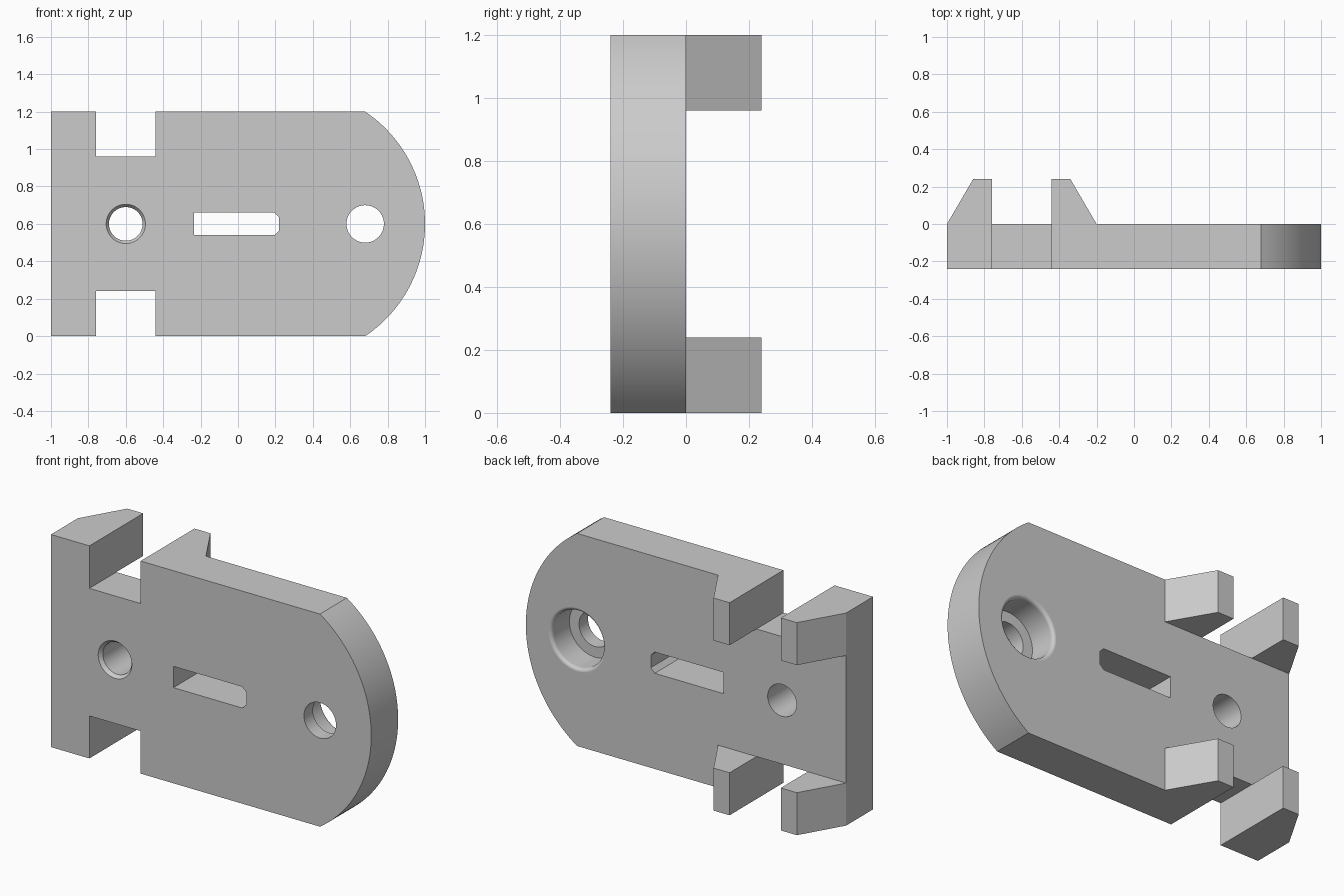
import bpy, bmesh
from math import sin, cos, pi, asin, radians

if "Cube" in bpy.data.objects:
    bpy.data.objects.remove(bpy.data.objects["Cube"], do_unlink=True)

grey = bpy.data.materials.new("plain grey")
grey.use_nodes = True
grey.diffuse_color = (0.6, 0.6, 0.6, 1)
grey.node_tree.nodes["Principled BSDF"].inputs["Base Color"].default_value = (0.6, 0.6, 0.6, 1)


def finish(name, bm):
    bmesh.ops.recalc_face_normals(bm, faces=bm.faces)
    mesh = bpy.data.meshes.new(name)
    bm.to_mesh(mesh)
    bm.free()
    mesh.materials.append(grey)
    obj = bpy.data.objects.new(name, mesh)
    bpy.context.collection.objects.link(obj)
    return obj


def prism(name, points, offset):
    """Extrude a closed outline of 3D points along an offset."""
    bm = bmesh.new()
    face = bm.faces.new([bm.verts.new(p) for p in points])
    made = bmesh.ops.extrude_face_region(bm, geom=[face])["geom"]
    verts = [g for g in made if isinstance(g, bmesh.types.BMVert)]
    bmesh.ops.translate(bm, verts=verts, vec=offset)
    return finish(name, bm)


def lathe(name, x, z, profile, steps=64):
    """Solid of revolution about a y-parallel axis; profile is (radius, y)."""
    bm = bmesh.new()
    rings = [[bm.verts.new((x + r * cos(2 * pi * i / steps), y,
                            z + r * sin(2 * pi * i / steps)))
              for i in range(steps)] for r, y in profile]
    for a, b in zip(rings, rings[1:]):
        for i in range(steps):
            j = (i + 1) % steps
            bm.faces.new((a[i], a[j], b[j], b[i]))
    bm.faces.new(rings[0])
    bm.faces.new(rings[-1])
    return finish(name, bm)


def combine(target, other, operation):
    mod = target.modifiers.new(operation.lower(), "BOOLEAN")
    mod.operation = operation
    mod.solver = "EXACT"
    mod.object = other
    bpy.context.view_layer.objects.active = target
    bpy.ops.object.modifier_apply(modifier=mod.name)
    bpy.data.objects.remove(other, do_unlink=True)


FRONT, HEIGHT, MID, LUG = -0.24, 1.2, 0.6, 0.24
NOTCH_L, NOTCH_R, ARC_X = -0.76, -0.44, 0.68

# Plate outline: notched at top and bottom, arched at one end
sagitta = 1 - ARC_X
radius = (MID ** 2 + sagitta ** 2) / (2 * sagitta)
half = asin(MID / radius)
lower = [(-1, 0), (NOTCH_L, 0), (NOTCH_L, LUG), (NOTCH_R, LUG), (NOTCH_R, 0)]
arc = [(1 - radius + radius * cos(a), MID + radius * sin(a))
       for a in (half * (i / 24 - 1) for i in range(49))]
upper = [(x, HEIGHT - z) for x, z in reversed(lower)]
plate = prism("plate", [(x, FRONT, z) for x, z in lower + arc + upper], (0, -FRONT, 0))

# Tapered lugs on the back, either side of each notch
outer_lug = [(-1, 0), (-0.86, LUG), (NOTCH_L, LUG), (NOTCH_L, 0)]
inner_lug = [(NOTCH_R, 0), (NOTCH_R, LUG), (-0.34, LUG), (-0.2, 0)]
for z in (0, HEIGHT - LUG):
    for outline in (outer_lug, inner_lug):
        lug = prism("lug", [(x, y, z) for x, y in outline], (0, 0, LUG))
        combine(plate, lug, "UNION")

# Slot with two clipped corners
slot = [(-0.235, 0.54), (0.195, 0.54), (0.22, 0.565),
        (0.22, 0.635), (0.195, 0.66), (-0.235, 0.66)]
combine(plate, prism("slot_cutter", [(x, -0.4, z) for x, z in slot], (0, 0.8, 0)), "DIFFERENCE")

# Small hole, chamfered at the front
small = [(0.105, -0.3), (0.105, FRONT), (0.09, -0.22), (0.09, 0.1)]
combine(plate, lathe("small_hole_cutter", -0.6, MID, small), "DIFFERENCE")

# Counterbored hole with a rounded rim at the back
rim = [(0.18 - 0.02 * cos(t), -0.02 + 0.02 * sin(t))
       for t in (pi / 2 * i / 4 for i in range(5))]
bore = [(0.1, -0.3), (0.1, -0.16), (0.16, -0.16)] + rim + [(0.18, 0.1)]
combine(plate, lathe("bore_cutter", ARC_X, MID, bore), "DIFFERENCE")

# Smooth the round walls, keep corners crisp
bpy.ops.object.select_all(action="DESELECT")
plate.select_set(True)
bpy.context.view_layer.objects.active = plate
bpy.ops.object.shade_smooth_by_angle(angle=radians(25))
weighted = plate.modifiers.new("weighted normals", "WEIGHTED_NORMAL")
weighted.keep_sharp = True
